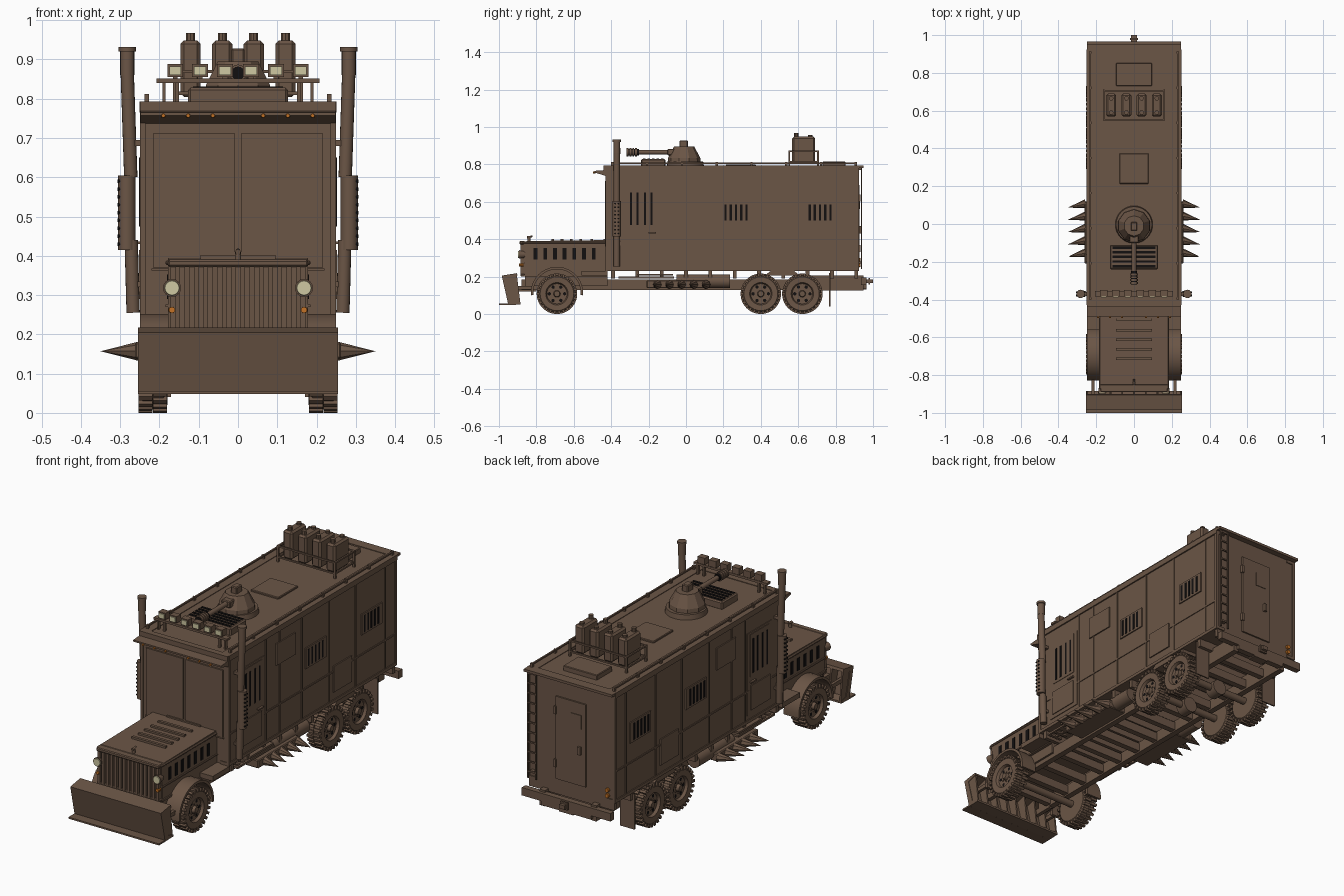
import bpy, bmesh, math
from mathutils import Vector, Matrix


def material(name, rgb):
    m = bpy.data.materials.new(name)
    m.diffuse_color = (*rgb, 1)
    return m


BROWN = material("rusty_brown", (0.147, 0.092, 0.061))
BLACK = material("slot_black", (0.006, 0.005, 0.005))
CREAM = material("lamp_cream", (0.62, 0.58, 0.36))
ORANGE = material("marker_orange", (0.55, 0.17, 0.02))


def finish(name, bm, mat, mirror=False, smooth=False):
    bmesh.ops.recalc_face_normals(bm, faces=bm.faces)
    me = bpy.data.meshes.new(name)
    bm.to_mesh(me)
    bm.free()
    ob = bpy.data.objects.new(name, me)
    bpy.context.collection.objects.link(ob)
    me.materials.append(mat)
    if smooth:
        bpy.ops.object.select_all(action='DESELECT')
        ob.select_set(True)
        bpy.context.view_layer.objects.active = ob
        bpy.ops.object.shade_smooth_by_angle(angle=math.radians(35))
    if mirror:
        ob.modifiers.new("mirror", 'MIRROR').use_mirror_merge = False
    return ob


def boxes(name, items, mat=BROWN, mirror=False, bevel=0):
    """Each item is (x0, x1, y0, y1, z0, z1)."""
    bm = bmesh.new()
    for x0, x1, y0, y1, z0, z1 in items:
        m = Matrix.Translation(((x0 + x1) / 2, (y0 + y1) / 2, (z0 + z1) / 2))
        bmesh.ops.create_cube(bm, size=1, matrix=m @ Matrix.Diagonal((x1 - x0, y1 - y0, z1 - z0, 1)))
    ob = finish(name, bm, mat, mirror)
    if bevel:
        b = ob.modifiers.new("bevel", 'BEVEL')
        b.width, b.segments = bevel, 1
    return ob


def tubes(name, items, mat=BROWN, mirror=False, sides=16, smooth=True):
    """Each item is (start, end, start radius, end radius)."""
    bm = bmesh.new()
    for a, b, r0, r1 in items:
        a, b = Vector(a), Vector(b)
        rot = (b - a).to_track_quat('Z', 'Y').to_matrix().to_4x4()
        bmesh.ops.create_cone(bm, cap_ends=True, segments=sides, radius1=r0, radius2=r1,
                              depth=(b - a).length, matrix=Matrix.Translation((a + b) / 2) @ rot)
    return finish(name, bm, mat, mirror, smooth)


def prism(name, profile, x0, x1, mat=BROWN, mirror=False, smooth=False):
    """Side profile of (y, z) points extruded along x."""
    bm = bmesh.new()
    f = bm.faces.new([bm.verts.new((x0, y, z)) for y, z in profile])
    g = bmesh.ops.extrude_face_region(bm, geom=[f])
    bmesh.ops.translate(bm, vec=(x1 - x0, 0, 0), verts=[v for v in g['geom'] if isinstance(v, bmesh.types.BMVert)])
    return finish(name, bm, mat, mirror, smooth)


def around(y, z, r, n, off=0):
    return [(y + r * math.cos(off + 2 * math.pi * i / n), z + r * math.sin(off + 2 * math.pi * i / n)) for i in range(n)]


# Wheels: lathed tyre with dished rim, tread blocks, hub and holes
def wheel(name, y, z=0.108):
    prof = [(0.18, 0), (0.18, 0.088), (0.19, 0.099), (0.243, 0.099), (0.252, 0.09), (0.25, 0.06),
            (0.243, 0.056), (0.236, 0.054), (0.234, 0)]
    bm = bmesh.new()
    vs = [bm.verts.new((x, y, z + r)) for x, r in prof]
    es = [bm.edges.new(p) for p in zip(vs, vs[1:])]
    bmesh.ops.spin(bm, geom=vs + es, cent=(0, y, z), axis=(1, 0, 0), angle=2 * math.pi, steps=32)
    bmesh.ops.remove_doubles(bm, verts=bm.verts, dist=1e-5)
    finish(name + "_tyre", bm, BROWN, True, True)
    bm = bmesh.new()
    for i in range(26):
        for x, shift in ((0.199, 0), (0.236, 0.5)):
            m = (Matrix.Translation((x, y, z)) @ Matrix.Rotation((i + shift) * 2 * math.pi / 26, 4, 'X')
                 @ Matrix.Translation((0, 0, 0.1)) @ Matrix.Diagonal((0.036, 0.013, 0.016, 1)))
            bmesh.ops.create_cube(bm, size=1, matrix=m)
    finish(name + "_treads", bm, BROWN, True)
    tubes(name + "_hub", [((0.23, y, z), (0.25, y, z), 0.02, 0.015)] +
          [((0.23, b, c), (0.239, b, c), 0.004, 0.004) for b, c in around(y, z, 0.026, 6, 0.5)], mirror=True, sides=12)
    tubes(name + "_rim_holes", [((0.233, b, c), (0.236, b, c), 0.009, 0.009) for b, c in around(y, z, 0.041, 6)],
          BLACK, True, 10)


wheel("front_wheel", -0.69)
wheel("middle_wheel", 0.40)
wheel("rear_wheel", 0.622)
tubes("axles", [((-0.19, y, 0.108), (0.19, y, 0.108), 0.018, 0.018) for y in (-0.69, 0.40, 0.622)] +
      [((0, y - 0.03, 0.108), (0, y + 0.03, 0.108), 0.04, 0.04) for y in (0.40, 0.622)])

# Chassis
boxes("chassis_rails", [(0.13, 0.16, -0.88, 0.95, 0.128, 0.185), (0.13, 0.16, 0.6, 0.95, 0.125, 0.205)], mirror=True)
boxes("chassis_crossmembers", [(-0.14, 0.14, y, y + 0.03, 0.135, 0.178) for y in [-0.82 + 0.135 * i for i in range(14)]])
boxes("floor_beams", [(-0.24, 0.24, y, y + 0.02, 0.19, 0.235) for y in [-0.4 + 0.13 * i for i in range(11)]])
boxes("rear_bumper", [(-0.25, 0.25, 0.935, 0.965, 0.155, 0.195), (-0.04, 0.04, 0.92, 0.965, 0.13, 0.16),
                      (-0.015, 0.015, 0.96, 1.0, 0.165, 0.185), (-0.02, 0.02, 0.975, 0.985, 0.157, 0.193)])
boxes("mud_flaps", [(0.17, 0.25, 0.765, 0.772, 0.04, 0.22)], mirror=True)
prism("rear_fender", [(0.42, 0.205), (0.46, 0.235), (0.57, 0.235), (0.61, 0.205)], 0.18, 0.245, mirror=True)
boxes("running_board", [(0.17, 0.25, -0.26, -0.07, 0.205, 0.215), (0.24, 0.25, -0.36, -0.07, 0.19, 0.2),
                        (0.2, 0.21, -0.36, -0.07, 0.19, 0.2)] +
      [(0.17, 0.25, -0.36 + 0.04 * i, -0.345 + 0.04 * i, 0.19, 0.2) for i in range(8)], mirror=True)
tubes("fuel_tank", [((0.205, -0.05, 0.175), (0.205, 0.235, 0.175), 0.037, 0.037)], mirror=True, sides=20)
boxes("spike_beam", [(0.15, 0.262, -0.21, 0.12, 0.138, 0.18)], mirror=True, bevel=0.004)
tubes("side_spikes", [((0.255, y + 0.012, 0.157), (0.35, y - 0.008, 0.157), 0.024, 0) for y in
                      (-0.165, -0.1, -0.035, 0.03, 0.095)], mirror=True, sides=8, smooth=False)

# Plough blade with back ribs and arms
prism("plough_blade", [(-0.985, 0.205), (-0.905, 0.218), (-0.9, 0.205), (-0.955, 0.19), (-0.925, 0.07),
                       (-0.885, 0.06), (-0.885, 0.05), (-0.95, 0.048)], -0.255, 0.255)
boxes("plough_lip", [(-0.255, 0.255, -1.0, -0.945, 0.048, 0.056)])
for i in range(9):
    x = -0.252 + i * 0.062
    prism("plough_rib", [(-0.975, 0.2), (-0.905, 0.215), (-0.885, 0.055), (-0.945, 0.052)], x, x + 0.008)
boxes("plough_arms", [(0.13, 0.15, -0.95, -0.8, 0.12, 0.15), (0.21, 0.225, -0.95, -0.82, 0.13, 0.15)], mirror=True)

# Bonnet, grille and fenders
prism("bonnet", [(-0.86, 0.2), (-0.87, 0.375), (-0.85, 0.39), (-0.42, 0.395), (-0.42, 0.2)], -0.178, 0.178)
boxes("bonnet_lid", [(-0.185, 0.185, -0.875, -0.42, 0.376, 0.388)], bevel=0.004)
boxes("bonnet_ridges", [(-0.095, 0.095, y, y + 0.014, 0.385, 0.402) for y in (-0.72, -0.67, -0.62, -0.57, -0.51)])
boxes("bonnet_side_slots", [(0.17, 0.181, y, y + 0.02, 0.29, 0.353) for y in [-0.815 + 0.052 * i for i in range(7)]],
      BLACK, True)
boxes("bonnet_side_trim", [(0.17, 0.184, -0.865, -0.42, 0.27, 0.276), (0.17, 0.184, -0.865, -0.42, 0.2, 0.21)], mirror=True)
boxes("grille_bars", [(x, x + 0.014, -0.885, -0.86, 0.21, 0.372) for x in [-0.172 + 0.0236 * i for i in range(15)]])
boxes("grille_frame", [(-0.178, 0.178, -0.89, -0.86, 0.372, 0.39), (-0.178, 0.178, -0.885, -0.86, 0.2, 0.214)], bevel=0.004)
tubes("bonnet_ornament", [((0, -0.84, 0.385), (0, -0.84, 0.41), 0.008, 0.008), ((0, -0.85, 0.41), (0, -0.82, 0.415), 0.007, 0.004)])
arch = [math.radians(-5 + 10 * i) for i in range(20)]
prism("front_fender", [(-0.69 + r * math.cos(a), 0.112 + r * math.sin(a)) for r, aa in ((0.14, arch), (0.127, arch[::-1]))
                       for a in aa], 0.165, 0.25, mirror=True, smooth=True)
boxes("fender_aprons", [(0.14, 0.17, -0.86, -0.42, 0.15, 0.23), (0.17, 0.25, -0.56, -0.42, 0.205, 0.23)], mirror=True)
tubes("headlight_housing", [((0.168, -0.86, 0.318), (0.168, -0.893, 0.318), 0.017, 0.023)], mirror=True)
tubes("headlight_lens", [((0.168, -0.89, 0.318), (0.168, -0.897, 0.318), 0.02, 0.018)], CREAM, True)
tubes("turn_signal", [((0.168, -0.87, 0.262), (0.168, -0.892, 0.262), 0.009, 0.008)], ORANGE, True, 10)

# Armoured body shell, trims and roof
boxes("body_shell", [(-0.244, 0.244, -0.425, 0.92, 0.232, 0.79)])
boxes("body_edge_trim", [(0.2, 0.249, -0.428, 0.925, 0.23, 0.246), (0.2, 0.251, -0.428, 0.925, 0.765, 0.793),
                         (0.235, 0.249, -0.43, -0.415, 0.23, 0.79), (0.235, 0.249, 0.91, 0.925, 0.23, 0.79),
                         (0.24, 0.248, -0.42, 0.92, 0.386, 0.394)] +
      [(0.24, 0.248, y, y + 0.008, 0.24, 0.77) for y in (-0.13, -0.02, 0.16, 0.38, 0.59, 0.83)], mirror=True)
boxes("roof_end_trim", [(-0.249, 0.249, -0.44, -0.41, 0.765, 0.793), (-0.249, 0.249, 0.9, 0.95, 0.78, 0.793)])
boxes("roof_rails", [(0.228, 0.236, -0.4, 0.91, 0.803, 0.81)] +
      [(0.226, 0.238, y, y + 0.012, 0.79, 0.812) for y in [-0.4 + 0.186 * i for i in range(8)]], mirror=True)
prism("sun_visor", [(-0.49, 0.765), (-0.42, 0.77), (-0.42, 0.735), (-0.49, 0.757)], -0.248, 0.248)
tubes("cab_markers", [((x, -0.485, 0.757), (x, -0.497, 0.757), 0.006, 0.005) for x in (0.064, 0.127, 0.19)], ORANGE, True, 8)
boxes("windscreen_armour", [(0.008, 0.216, -0.433, -0.42, 0.37, 0.712)], mirror=True)
boxes("windscreen_sill", [(-0.22, 0.22, -0.432, -0.42, 0.362, 0.368), (-0.095, 0.095, -0.44, -0.42, 0.394, 0.402)])

# Doors, plates and slotted vents on both sides
boxes("side_doors", [(0.24, 0.2475, -0.34, -0.14, 0.27, 0.685), (0.24, 0.25, -0.315, -0.16, 0.46, 0.675),
                     (0.24, 0.252, -0.32, -0.165, 0.29, 0.415), (0.245, 0.258, -0.2, -0.16, 0.43, 0.437)], mirror=True)
boxes("side_plates", [(0.24, 0.25, -0.045, 0.108, 0.597, 0.708), (0.24, 0.25, 0.415, 0.56, 0.285, 0.417),
                      (0.24, 0.25, 0.19, 0.355, 0.49, 0.595), (0.24, 0.25, 0.64, 0.805, 0.49, 0.595)], mirror=True)
boxes("side_slots", [(0.245, 0.252, y + i * 0.028, y + i * 0.028 + 0.012, 0.5, 0.585) for y in (0.205, 0.655) for i in range(5)] +
      [(0.245, 0.252, y, y + 0.011, 0.475, 0.65) for y in (-0.3, -0.265, -0.225, -0.19)], BLACK, True)

# Rear door, ladder and tail markers
boxes("rear_door", [(-0.085, 0.085, 0.91, 0.928, 0.27, 0.69), (-0.06, 0.0, 0.92, 0.931, 0.56, 0.63),
                    (-0.06, -0.045, 0.92, 0.94, 0.43, 0.47)] + [(0.08, 0.092, 0.92, 0.934, z, z + 0.04) for z in (0.33, 0.6)])
boxes("rear_ladder", [(0.185, 0.192, 0.935, 0.942, 0.24, 0.785), (0.23, 0.237, 0.935, 0.942, 0.24, 0.785)] +
      [(0.185, 0.237, 0.935, 0.941, 0.27 + 0.05 * i, 0.277 + 0.05 * i) for i in range(11)] +
      [(0.2, 0.222, 0.92, 0.94, z, z + 0.01) for z in (0.27, 0.77)])
tubes("tail_markers", [((-0.205, 0.91, z), (-0.205, 0.932, z), 0.011, 0.01) for z in (0.26, 0.288)], ORANGE, sides=10)

# Exhaust stacks with perforated mufflers
tubes("exhaust_stack", [((0.267, -0.37, 0.255), (0.272, -0.37, 0.44), 0.017, 0.017),
                        ((0.283, -0.37, 0.415), (0.283, -0.37, 0.605), 0.022, 0.022),
                        ((0.273, -0.37, 0.6), (0.282, -0.37, 0.865), 0.017, 0.017),
                        ((0.282, -0.37, 0.86), (0.282, -0.37, 0.925), 0.018, 0.018),
                        ((0.282, -0.37, 0.92), (0.282, -0.37, 0.932), 0.022, 0.022)], mirror=True)
tubes("muffler_holes", [((0.3, -0.37 + dy, z), (0.3065, -0.37 + dy, z), 0.0045, 0.0045) for dy in (-0.008, 0.008)
                        for z in [0.43 + 0.02 * i for i in range(9)]], BLACK, True, 8)
boxes("exhaust_brackets", [(0.24, 0.275, -0.38, -0.36, z, z + 0.015) for z in (0.32, 0.68)], mirror=True)

# Roof light bar
LAMPS = (0.033, 0.097, 0.16)
boxes("light_bar", [(0, 0.207, -0.385, -0.355, 0.84, 0.851), (0.15, 0.16, -0.375, -0.36, 0.79, 0.84),
                    (0.185, 0.192, -0.375, -0.36, 0.79, 0.84)] +
      [(x - 0.02, x + 0.02, -0.383, -0.35, 0.855, 0.888) for x in LAMPS] +
      [(x - 0.006, x + 0.006, -0.375, -0.36, 0.85, 0.857) for x in LAMPS], mirror=True)
boxes("light_bar_lenses", [(x - 0.015, x + 0.015, -0.388, -0.382, 0.86, 0.882) for x in LAMPS], CREAM, True)

# Roof vent, turret and hatches
boxes("roof_vent", [(-0.127, 0.127, -0.24, -0.11, 0.785, 0.828)], bevel=0.006)
boxes("roof_vent_slots", [(-0.115, 0.115, -0.229 + 0.024 * i, -0.216 + 0.024 * i, 0.82, 0.831) for i in range(5)], BLACK)
boxes("roof_hatches", [(-0.078, 0.078, 0.213, 0.373, 0.785, 0.799), (-0.095, 0.095, 0.73, 0.853, 0.785, 0.815)], bevel=0.003)
tubes("turret_ring", [((0, -0.003, 0.785), (0, -0.003, 0.815), 0.1, 0.095)], sides=32)
tubes("turret", [((0, -0.01, 0.812), (0, -0.01, 0.835), 0.088, 0.086), ((0, -0.01, 0.835), (0, -0.01, 0.895), 0.086, 0.054)],
      sides=10, smooth=False)
boxes("turret_sight", [(-0.017, 0.017, -0.035, 0.01, 0.89, 0.928), (-0.025, 0.025, -0.1, -0.06, 0.848, 0.882)], bevel=0.004)
tubes("gun_barrel", [((0, -0.07, 0.865), (0, -0.28, 0.865), 0.013, 0.012)] +
      [((0, y, 0.865), (0, y - 0.01, 0.865), 0.022, 0.022) for y in (-0.262, -0.277, -0.292, -0.307)])
tubes("gun_muzzle", [((0, -0.25, 0.865), (0, -0.319, 0.865), 0.017, 0.017)], BLACK)

# Fuel cans in a roof rack
boxes("can_rack", [(-0.163, 0.163, y, y + 0.008, z, z + 0.008) for y in (0.548, 0.702) for z in (0.81, 0.865)] +
      [(s - 0.004, s + 0.004, 0.548, 0.71, z, z + 0.008) for s in (-0.16, 0.16) for z in (0.81, 0.865)] +
      [(s - 0.005, s + 0.005, y, y + 0.01, 0.79, 0.873) for s in (-0.16, 0.16) for y in (0.547, 0.701)])
CANS = (0.04, 0.121)
boxes("fuel_cans", [(x - 0.026, x + 0.026, 0.568, 0.69, 0.805, 0.948) for x in CANS], mirror=True, bevel=0.009)
tubes("can_caps", [((x, y, 0.94), (x, y, z), 0.012, 0.012) for x in CANS for y, z in ((0.59, 0.967), (0.665, 0.958))],
      mirror=True, sides=10)
